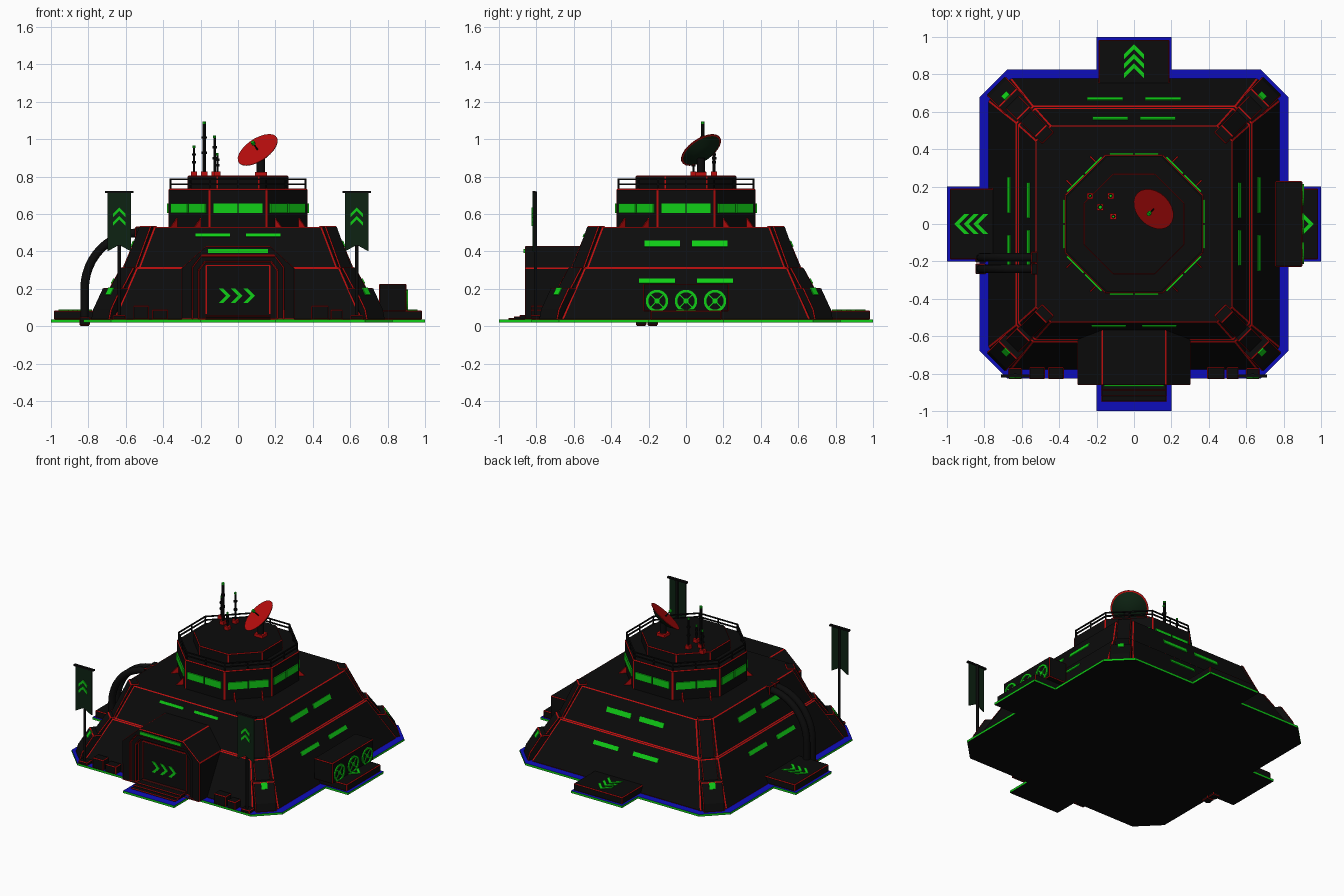
import bpy, bmesh, math
from mathutils import Matrix, Vector as V

if "Cube" in bpy.data.objects:
    bpy.data.objects.remove(bpy.data.objects["Cube"])

def mat(name, r, g, b):
    m = bpy.data.materials.new(name)
    m.diffuse_color = (r, g, b, 1)
    m.use_nodes = True
    m.node_tree.nodes["Principled BSDF"].inputs["Base Color"].default_value = m.diffuse_color
    return m

BLACK = mat("black armour", .0035, .0035, .0035)
RED = mat("red trim", .5, .004, .004)
GREEN = mat("green light", .005, .62, .008)
BLUE = mat("blue ground", .004, .004, .5)
DARKGREEN = mat("dark green cloth", .004, .016, .006)
DARKRED = mat("dark red", .05, .003, .003)

def loft(name, rings, m=BLACK, bevel=0, smooth=False):
    """Skin a list of equal-length rings, cap both ends, optional red bevelled edges."""
    bm = bmesh.new()
    vs = [[bm.verts.new(p) for p in r] for r in rings]
    n = len(vs[0])
    for a, b in zip(vs, vs[1:]):
        for i in range(n):
            bm.faces.new((a[i], a[(i + 1) % n], b[(i + 1) % n], b[i]))
    bm.faces.new(vs[0])
    bm.faces.new(vs[-1])
    bmesh.ops.recalc_face_normals(bm, faces=bm.faces)
    me = bpy.data.meshes.new(name)
    bm.to_mesh(me)
    bm.free()
    ob = bpy.data.objects.new(name, me)
    bpy.context.collection.objects.link(ob)
    me.materials.append(m)
    if bevel:
        me.materials.append(RED)
        mod = ob.modifiers.new("trim", 'BEVEL')
        mod.width, mod.segments, mod.material = bevel, 1, 1
        mod.limit_method, mod.angle_limit = 'ANGLE', .35
    if smooth:
        bpy.ops.object.select_all(action='DESELECT')
        ob.select_set(True)
        bpy.context.view_layer.objects.active = ob
        bpy.ops.object.shade_smooth_by_angle(angle=.7)
    return ob

def frame(o, u, v):
    """Local x along u, y along v, z along their normal."""
    u, v = V(u).normalized(), V(v).normalized()
    return Matrix.Translation(V(o)) @ Matrix((u, v, u.cross(v))).transposed().to_4x4()

def prism(name, poly, d0, d1, M=Matrix(), m=BLACK, bevel=0):
    return loft(name, [[M @ V((x, y, d)) for x, y in poly] for d in (d0, d1)], m, bevel)

def rect(w, h, x=0, y=0):
    return [(x - w/2, y - h/2), (x + w/2, y - h/2), (x + w/2, y + h/2), (x - w/2, y + h/2)]

def box(name, x0, x1, y0, y1, z0, z1, m=BLACK, bevel=0, M=Matrix()):
    return prism(name, rect(x1 - x0, y1 - y0, (x0 + x1)/2, (y0 + y1)/2), z0, z1, M, m, bevel)

def circle(r, n=12, M=Matrix(), z=0, off=0):
    return [M @ V((r*math.cos(off + 2*math.pi*i/n), r*math.sin(off + 2*math.pi*i/n), z)) for i in range(n)]

def lathe(name, prof, M=Matrix(), m=BLACK, n=10):
    return loft(name, [circle(r, n, M, z) for r, z in prof], m, smooth=True)

def chevron(name, tip, h, t, M):
    poly = [(0, 0), (-h, h), (-h - t, h), (-t, 0), (-h - t, -h), (-h, -h)]
    prism(name, [(x + tip, y) for x, y in poly], -.002, .005, M, GREEN)

def chamfered(h, c, z):
    q = [(h, c - h), (h, h - c)]
    return [Matrix.Rotation(k*math.pi/2, 3, 'Z') @ V((x, y, z)) for k in range(4) for x, y in q]

def side(k):
    return Matrix.Rotation(k*math.pi/2, 4, 'Z')

# Ground plate with four tabs
quarter = [(1, -.2), (1, .2), (.825, .2), (.825, .68), (.68, .825), (.2, .825)]
outline = [(side(k) @ V((x, y, 0))).xy for k in range(4) for x, y in quarter]
plate = prism("ground_plate", outline, .02, .035, m=GREEN)
plate.data.materials.append(BLUE)
plate.data.materials.append(BLACK)
for p in plate.data.polygons:
    p.material_index = 1 if p.normal.z > .5 else 2 if p.normal.z < -.5 else 0

# Stepped sloping hull
loft("hull", [chamfered(.78, .12, .035), chamfered(.63, .09, .31),
              chamfered(.617, .09, .312), chamfered(.525, .08, .53)], BLACK, .005)

# Corner ribs and feet, running along the diagonals
for k in range(4):
    D = Matrix.Rotation(math.pi/4 + k*math.pi/2, 4, 'Z') @ frame((0, 0, 0), (1, 0, 0), (0, 0, 1))
    prism("corner_rib", [(.8, .2), (.925, .2), (.84, .315), (.8, .315)], -.05, .05, D, BLACK, .005)
    prism("corner_rib_upper", [(.65, .31), (.82, .31), (.705, .535), (.65, .535)], -.045, .045, D, BLACK, .005)
    prism("corner_foot", [(.85, .035), (1.045, .035), (1.03, .09), (.955, .205), (.87, .205)],
          -.07, .07, D, BLACK, .005)
    lamp = D @ frame((.968, .185, 0), (0, 0, 1), (.075, -.115, 0))
    prism("corner_lamp", rect(.04, .045), -.004, .006, lamp, GREEN)

# Light strips on the hull slopes
for k in range(4):
    rows = [(.485, .135, .185, .018)] if k == 3 else [(.44, .128, .19, .034), (.24, .155, .195, .028)]
    for z, y, w, h in rows:
        if z > .31:
            x, slope = .617 - (z - .312)*.092/.218, (-.092, 0, .218)
        else:
            x, slope = .63 + (.31 - z)*.15/.275, (-.15, 0, .275)
        for s in (-1, 1):
            prism("hull_light", rect(w, h), -.002, .006, side(k) @ frame((x, s*y, z), (0, 1, 0), slope), GREEN)

# Landing pads with arrows
for k in range(3):
    box("pad", .70, .985, -.19, .19, .035, .085, BLACK, .005, side(k))
    for tip in (.86, .91, .96):
        chevron("pad_arrow", tip, .053, .026, side(k) @ Matrix.Translation((0, 0, .085)))

# Generator with three fans
box("generator", .755, .9, -.23, .23, .08, .227, BLACK, .005)
for y in (-.155, 0, .155):
    F = frame((.9, y, .135), (0, 1, 0), (0, 0, 1))
    ring = [[F @ V((r*math.cos(a), r*math.sin(a), d)) for r, d in ((.046, 0), (.06, 0), (.06, .008), (.046, .008))]
            for a in [i*math.pi/12 for i in range(25)]]
    loft("fan_ring", ring, GREEN)
    prism("fan_hub", [p.xy for p in circle(.014)], 0, .008, F, GREEN)
    for a in range(4):
        prism("fan_blade", rect(.032, .007, .03), 0, .004, F @ Matrix.Rotation(math.pi/4 + a*math.pi/2, 4, 'Z'), GREEN)

# Gatehouse: stepped arch with recessed door
def arch(w, zs, ws, zt, y):
    return [V((x, y, z)) for x, z in ((-w, .035), (w, .035), (w, zs), (ws, zt), (-ws, zt), (-w, zs))]
loft("gatehouse", [arch(.303, .31, .17, .43, -.53), arch(.303, .31, .17, .43, -.862),
                   arch(.245, .315, .2, .375, -.862), arch(.245, .315, .2, .375, -.845),
                   arch(.21, .30, .175, .345, -.845), arch(.21, .30, .175, .345, -.815)], BLACK, .005)
G = frame((0, -.815, 0), (1, 0, 0), (0, 0, 1))
for tip in (-.03, .035, .1):
    chevron("door_arrow", tip - .01, .038, .024, G @ Matrix.Translation((0, .163, 0)))
prism("door_panel_line", rect(.34, .006, 0, .325), 0, .006, G, RED)
for s in (-1, 1):
    prism("door_panel_line", rect(.006, .26, s*.17, .195), 0, .006, G, RED)
box("door_sill", -.17, .17, -.84, -.815, .035, .06, DARKRED)
prism("gate_light", rect(.32, .022, 0, .403), 0, .008, frame((0, -.862, 0), (1, 0, 0), (0, 0, 1)), GREEN)
for i in range(3):
    box("step", -.175, .175, -.95 + i*.03, -.84, .035, .045 + i*.008, BLACK, .004)

# Crates beside the gate
for x0, x1, h in ((-.56, -.475, .11), (-.46, -.375, .09), (.39, .485, .11), (.495, .56, .09)):
    box("crate", x0, x1, -.83, -.765, .035, h, BLACK, .005)

# Banners on poles
for s in (-1, 1):
    x = s*.635
    box("pole_base", x - .035, x + .035, -.83, -.77, .035, .06, BLACK, .005)
    lathe("pole", [(.009, .035), (.009, .72)], Matrix.Translation((x, -.805, 0)))
    box("pole_crossbar", x - .077, x + .077, -.822, -.804, .713, .724)
    B = frame((x, -.816, 0), (1, 0, 0), (0, 0, 1))
    prism("banner", [(-.063, .715), (-.063, .4), (0, .435), (.063, .4), (.063, .715)], -.004, .004, B, DARKGREEN)
    for tip in (.635, .59):
        chevron("banner_arrow", tip, .033, .02, frame((x, -.821, 0), (0, 0, 1), (-1, 0, 0)))

# Command tower
def octagon(h, z):
    return circle(h/math.cos(math.pi/8), 8, z=z, off=math.pi/8)
loft("tower", [octagon(.372, .52), octagon(.372, .735)], BLACK, .006)
loft("tower_roof", [octagon(.27, .73), octagon(.27, .805)], BLACK, .005)
for k in range(8):
    T = Matrix.Rotation(k*math.pi/4, 4, 'Z')
    for s in (-1, 1):
        prism("tower_window", rect(.128, .05, s*.068, .63), 0, .008, T @ frame((.372, 0, 0), (0, 1, 0), (0, 0, 1)), GREEN)
        if k % 2:
            prism("tower_fin", [(.36, .525), (.425, .525), (.37, .58), (.36, .58)], -.004, .004,
                  T @ frame((0, s*.09, 0), (1, 0, 0), (0, 0, 1)), RED)
    # Roof railing
    for z in (.76, .785):
        box("rail", .357, .365, -.15, .15, z - .004, z + .004, M=T)
    for y in (-.15, 0):
        box("rail_post", .357, .365, y - .004, y + .004, .73, .789, M=T)

# Antenna masts
for x, y, top, r in ((-.235, .15, .96, .006), (-.18, .09, 1.09, .009), (-.125, .15, 1.015, .007), (-.11, .04, .92, .006)):
    P = Matrix.Translation((x, y, 0))
    box("mast_foot", x - .017, x + .017, y - .017, y + .017, .8, .828, RED)
    lathe("mast", [(r, .82), (r, top)], P, BLACK, 8)
    for f in (.4, .7):
        z = .82 + f*(top - .82)
        lathe("mast_collar", [(r + .005, z - .006), (r + .005, z + .006)], P, BLACK, 8)
    lathe("mast_tip", [(r + .001, top - .008), (r + .001, top + .005)], P, GREEN, 8)

# Satellite dish
box("dish_foot", .09, .155, .05, .11, .8, .825, RED)
lathe("dish_post", [(.022, .81), (.022, .9)], Matrix.Translation((.122, .08, 0)))
N = V((-.486, -.486, .726))
DM = Matrix.Translation((.105, .08, .943)) @ N.to_track_quat('Z', 'Y').to_matrix().to_4x4()
lathe("dish", [(.02, -.045), (.07, -.032), (.12, 0), (.113, 0), (.066, -.024), (.015, -.035)], DM, DARKGREEN, 24)
lathe("dish_rim", [(.117, -.005), (.122, -.002), (.122, .001), (.114, .001)], DM, RED, 24)
lathe("dish_feed", [(.004, -.036), (.004, .045)], DM, BLACK, 6)
lathe("dish_receiver", [(.011, .04), (.011, .058)], DM, GREEN, 8)

# Twin supply pipes arching into the hull
for y in (-.24, -.178):
    path = [(-.82, 0, 0)] + [(-.53 - .29*math.cos(a), .2 + .3*math.sin(a), a)
                             for a in [i*math.pi/24 for i in range(13)]] + [(-.46, .5, math.pi/2)]
    rings = [circle(.023, 12, frame((x, y, z), (0, 1, 0), (-math.cos(a), 0, math.sin(a)))) for x, z, a in path]
    loft("pipe", rings, BLACK, smooth=True)
    box("pipe_foot", -.848, -.792, y - .028, y + .028, .005, .05, BLACK, .004)
    box("pipe_socket", -.55, -.515, y - .03, y + .03, .45, .532, BLACK, .004)
